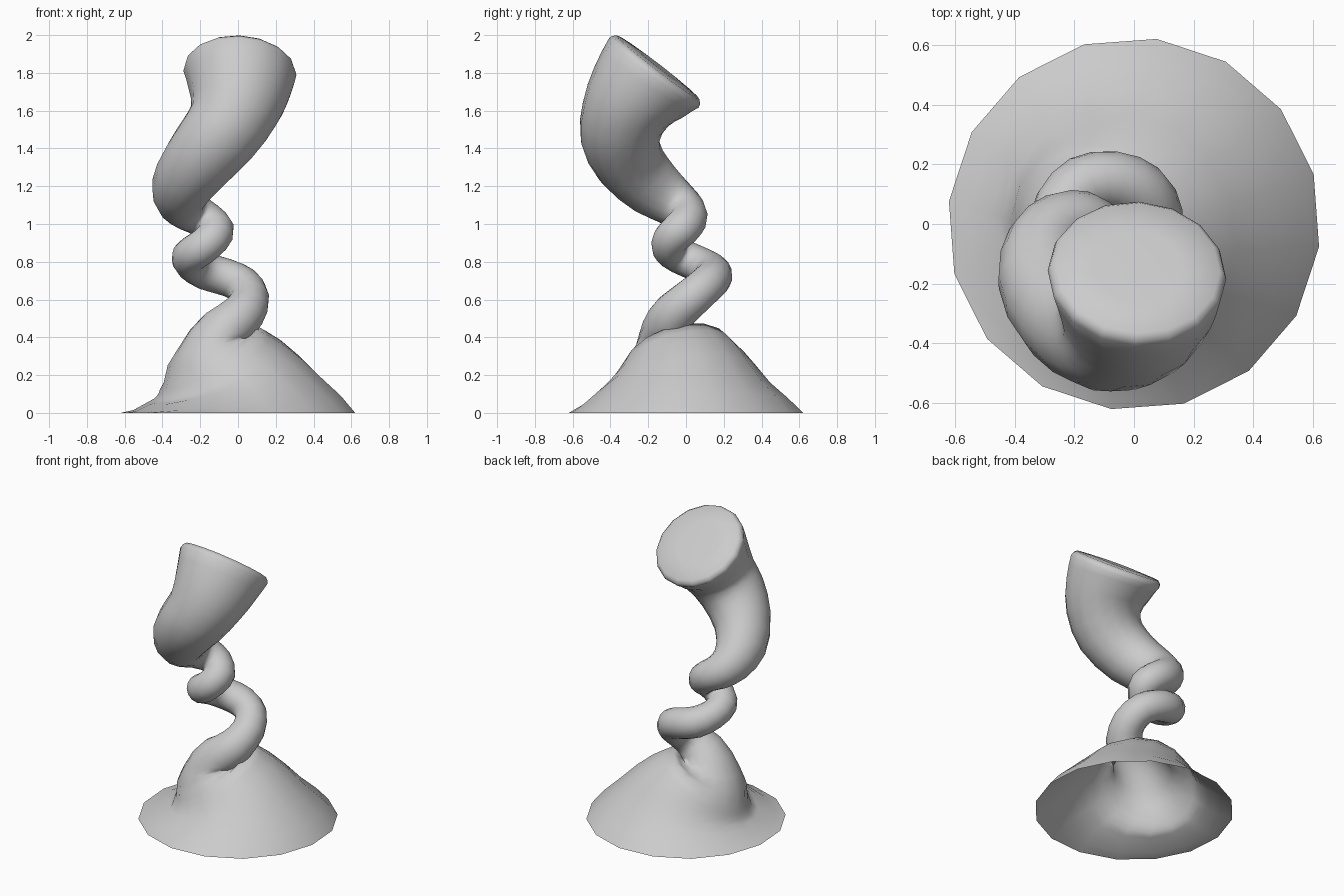
import bpy
import bmesh
import math
from mathutils import Vector

SIDES = 16
SUBSTEPS = 2

cube = bpy.data.objects.get("Cube")
if cube:
    bpy.data.objects.remove(cube, do_unlink=True)


def make_material(name, colour):
    material = bpy.data.materials.new(name)
    material.use_nodes = True
    material.diffuse_color = colour
    material.node_tree.nodes["Principled BSDF"].inputs["Base Color"].default_value = colour
    return material


# Flared skirt: centre, radius and the direction each ring faces
skirt = [
    ((0, 0, 0), .625, (0, 0, 1)),
    ((-.02, -.02, .12), .47, (-.15, -.07, 1)),
    ((-.09, -.04, .23), .36, (-.36, -.2, .83)),
    ((-.15, -.055, .3), .29, (-.54, -.28, .8)),
    ((-.14, -.085, .37), .185, (-.2, -.1, 1)),
    ((-.05, -.09, .46), .14, (.45, .1, .8)),
]

# Coiled stem: centre and radius, facing along the path
stem = [
    ((.03, -.06, .53), .115, None),
    ((.06, .03, .61), .105, None),
    ((.02, .11, .68), .1, None),
    ((-.07, .145, .72), .1, None),
    ((-.17, .13, .75), .1, None),
    ((-.24, .06, .79), .095, None),
    ((-.255, -.03, .83), .095, None),
    ((-.2, -.085, .87), .095, None),
    ((-.14, -.08, .92), .095, None),
    ((-.12, -.03, .97), .1, None),
    ((-.17, .01, 1.02), .1, None),
    ((-.24, 0, 1.06), .11, None),
    ((-.295, -.06, 1.11), .13, None),
    ((-.3, -.17, 1.19), .16, None),
]

# Widening horn that ends in a tilted mouth
horn = [
    ((-.23, -.29, 1.31), .185, (.6, -.35, .7)),
    ((-.11, -.35, 1.45), .21, (.5, 0, .85)),
    ((-.02, -.32, 1.58), .235, (.2, .25, .95)),
    ((.01, -.25, 1.7), .27, (.05, .5, .86)),
    ((.01, -.17, 1.8), .3, (.06, .61, .79)),
]


def spline(a, b, c, d, t):
    """Smooth interpolation between b and c."""
    return (b * 2 + (c - a) * t + (a * 2 - b * 5 + c * 4 - d) * t * t
            + (b * 3 - a - c * 3 + d) * t ** 3) / 2


def smooth_rings(controls):
    """Fill in the facing directions and add rings between the controls."""
    centres = [Vector(c) for c, r, n in controls]
    radii = [r for c, r, n in controls]
    normals = []
    for i, (c, r, n) in enumerate(controls):
        direction = Vector(n) if n else centres[i + 1] - centres[i - 1]
        normals.append(direction.normalized())
    last = len(controls) - 1
    rings = []
    for i in range(last):
        ids = (max(i - 1, 0), i, i + 1, min(i + 2, last))
        for step in range(SUBSTEPS):
            t = step / SUBSTEPS
            rings.append((spline(*[centres[k] for k in ids], t),
                          spline(*[radii[k] for k in ids], t),
                          normals[i].lerp(normals[i + 1], t).normalized()))
    rings.append((centres[last], radii[last], normals[last]))
    return rings


def sweep(name, rings, material):
    """Skin the rings without twist, leave the start open and cap the end."""
    bm = bmesh.new()
    axis = Vector((0, 0, 1))
    side = Vector((math.cos(math.radians(-7)), math.sin(math.radians(-7)), 0))
    previous = None
    for centre, radius, normal in rings:
        side = axis.rotation_difference(normal) @ side
        side = (side - normal * side.dot(normal)).normalized()
        axis = normal
        across = normal.cross(side)
        loop = []
        for k in range(SIDES):
            angle = math.tau * k / SIDES
            offset = side * math.cos(angle) + across * math.sin(angle)
            loop.append(bm.verts.new(centre + offset * radius))
        if previous:
            for k in range(SIDES):
                j = (k + 1) % SIDES
                bm.faces.new((previous[k], previous[j], loop[j], loop[k]))
        previous = loop
    bm.faces.new(previous)
    for face in bm.faces:
        face.smooth = True
    mesh = bpy.data.meshes.new(name)
    bm.to_mesh(mesh)
    bm.free()
    mesh.materials.append(material)
    obj = bpy.data.objects.new(name, mesh)
    bpy.context.collection.objects.link(obj)
    return obj


rings = smooth_rings(skirt + stem + horn)

# Rounded rim and shallow cap of the mouth
centre, radius, normal = rings[-1]
for rise, scale in ((.02, .98), (.037, .92), (.045, .5)):
    rings.append((centre + normal * rise, radius * scale, normal))

grey = make_material("plain grey", (.6, .6, .6, 1))
sweep("coiled_horn", rings, grey)
